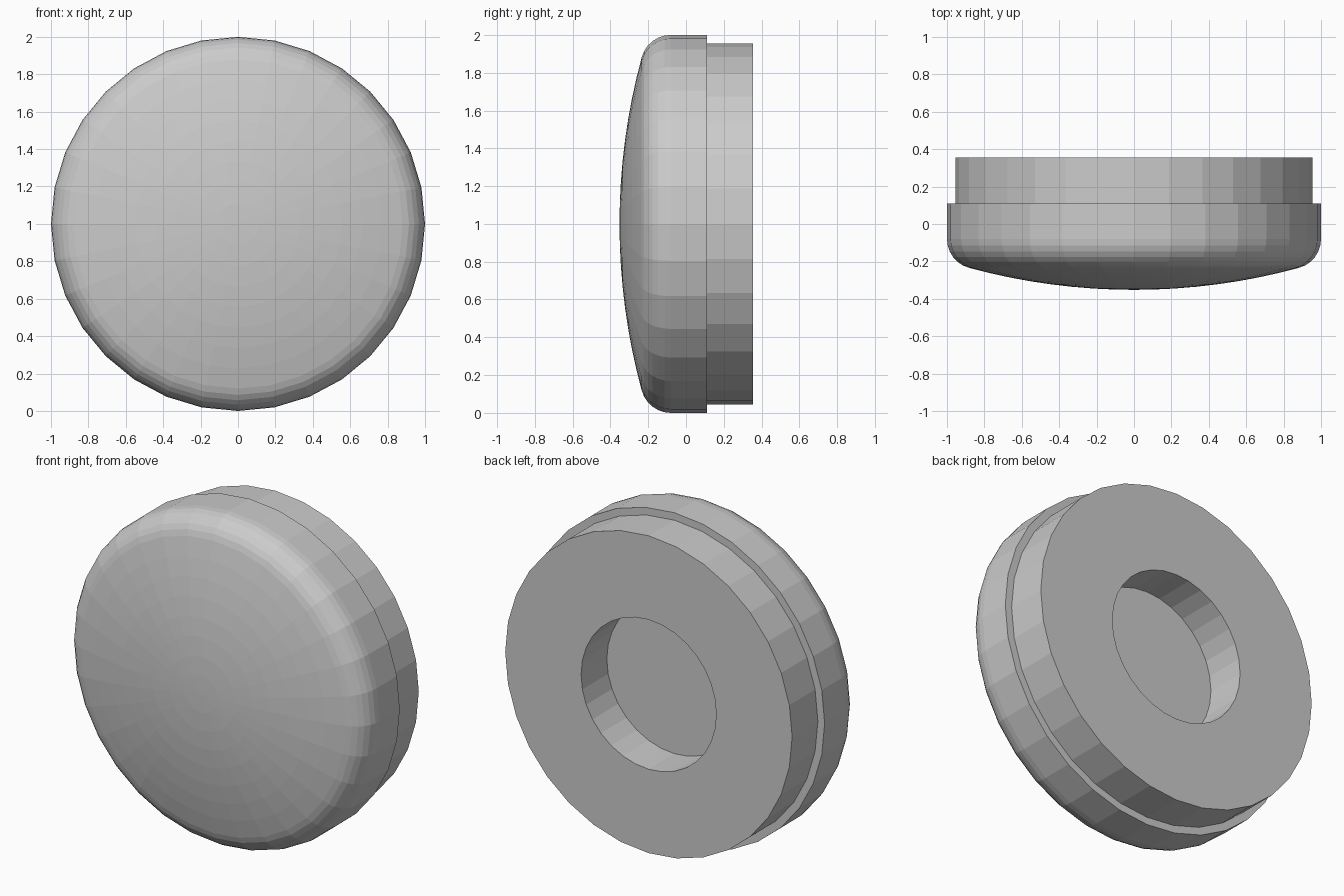
import bpy, bmesh
from math import sin, cos, radians, asin, pi
from mathutils import Matrix, Vector

if "Cube" in bpy.data.objects:
    bpy.data.objects.remove(bpy.data.objects["Cube"])

SEGMENTS = 32
CENTRE_Z = 1.0


def lathe(name, profile):
    """Spin (radius, y) points around the y axis at z = 1."""
    bm = bmesh.new()
    verts = [bm.verts.new((r, y, CENTRE_Z)) for r, y in profile]
    edges = [bm.edges.new(pair) for pair in zip(verts, verts[1:])]
    bmesh.ops.spin(bm, geom=verts + edges, cent=(0, 0, CENTRE_Z),
                   axis=(0, 1, 0), angle=2 * pi, steps=SEGMENTS)
    bmesh.ops.remove_doubles(bm, verts=bm.verts, dist=1e-4)
    bmesh.ops.dissolve_degenerate(bm, edges=bm.edges, dist=1e-5)
    bmesh.ops.recalc_face_normals(bm, faces=bm.faces)
    mesh = bpy.data.meshes.new(name)
    bm.to_mesh(mesh)
    bm.free()
    obj = bpy.data.objects.new(name, mesh)
    bpy.context.collection.objects.link(obj)
    return obj


# Domed cap: shallow spherical face, rounded rim, straight side, flat back
FRONT, STEP, BACK = -0.352, 0.11, 0.355
FILLET = 0.16
dome_r, sag = 0.88, 0.117
sphere = (dome_r ** 2 + sag ** 2) / (2 * sag)
slope = asin(dome_r / sphere)

cap = []
for i in range(9):
    a = slope * i / 8
    cap.append((sphere * sin(a), FRONT + sphere * (1 - cos(a))))
for i in range(1, 7):
    a = slope + (pi / 2 - slope) * i / 6
    cap.append((1 - FILLET + FILLET * sin(a), -0.08 - FILLET * cos(a)))
cap += [(1.0, STEP), (0.0, STEP)]
lathe("domed_cap", cap)

# Rear collar with round recess, open where it meets the cap
lathe("rear_collar", [(0.955, STEP), (0.955, BACK), (0.45, BACK), (0.45, STEP)])
